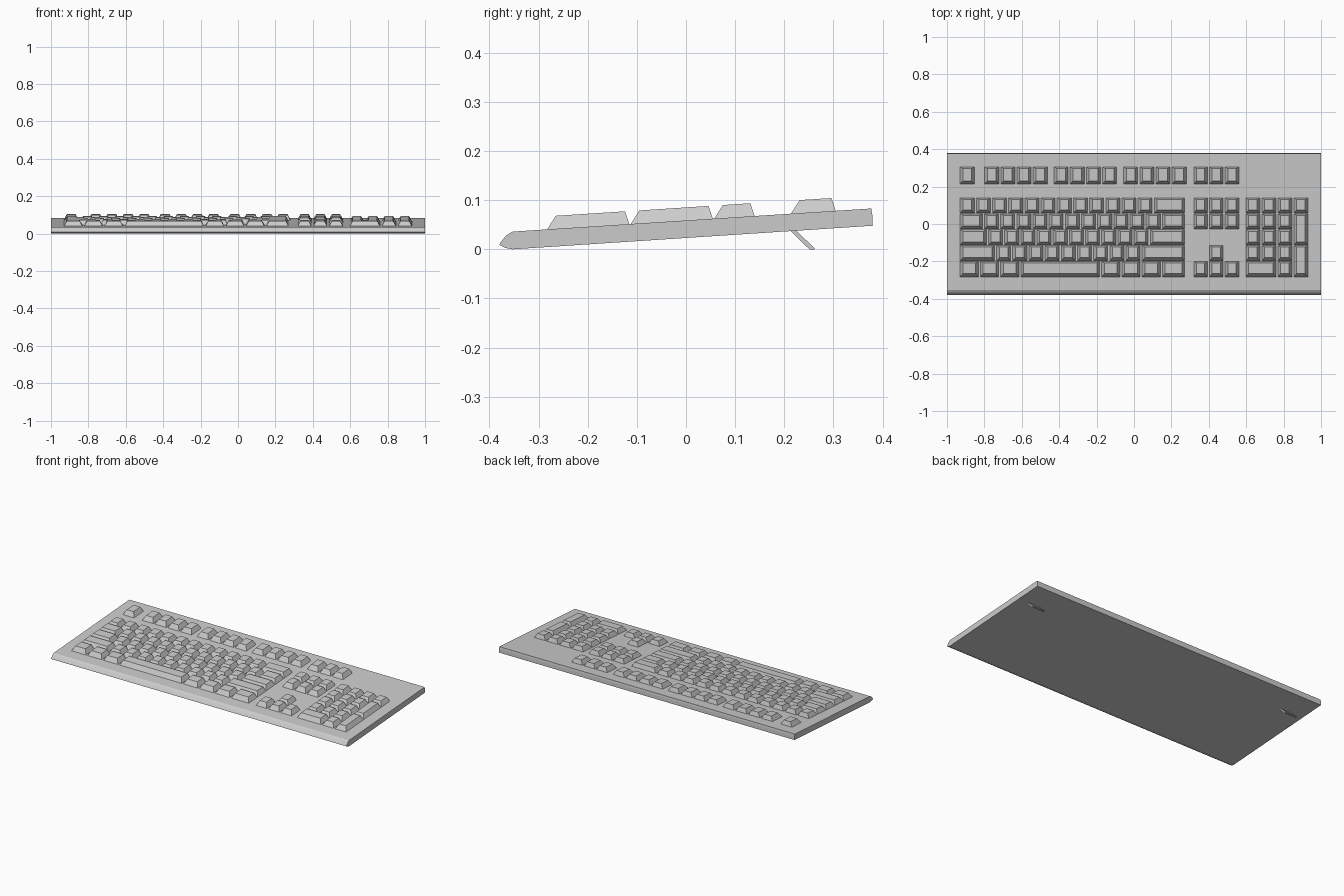
import bpy, bmesh

if "Cube" in bpy.data.objects:
    bpy.data.objects.remove(bpy.data.objects["Cube"])

P, GAP = 0.0865, 0.010       # key pitch and sideways gap
ROW, ROW_GAP = 0.085, 0.002  # row pitch and gap
X0, Y0 = -0.930, -0.283      # left edge of main block, front edge of bottom row


def deck(y):
    """Height of the sloping top plate."""
    return 0.036 + (y + 0.353) * 0.0644


def make_object(name, bm):
    bmesh.ops.recalc_face_normals(bm, faces=bm.faces)
    me = bpy.data.meshes.new(name)
    bm.to_mesh(me)
    bm.free()
    ob = bpy.data.objects.new(name, me)
    bpy.context.collection.objects.link(ob)
    return ob


def extrude_profile(name, profile, xa, xb):
    bm = bmesh.new()
    a = [bm.verts.new((xa, y, z)) for y, z in profile]
    b = [bm.verts.new((xb, y, z)) for y, z in profile]
    n = len(profile)
    bm.faces.new(a)
    bm.faces.new(b[::-1])
    for i in range(n):
        j = (i + 1) % n
        bm.faces.new((a[i], b[i], b[j], a[j]))
    return make_object(name, bm)


def add_key(bm, xa, xb, ya, yb):
    """Tapered keycap standing on the plate."""
    side, front, back = 0.015, 0.018, 0.009
    lo = [(xa, ya), (xb, ya), (xb, yb), (xa, yb)]
    hi = [(xa + side, ya + front), (xb - side, ya + front),
          (xb - side, yb - back), (xa + side, yb - back)]
    a = [bm.verts.new((x, y, deck(y) - 0.001)) for x, y in lo]
    b = [bm.verts.new((x, y, deck(y) + 0.0265)) for x, y in hi]
    bm.faces.new(a[::-1])
    bm.faces.new(b)
    for i in range(4):
        j = (i + 1) % 4
        bm.faces.new((a[i], a[j], b[j], b[i]))


def grid_key(bm, x0, col, row, w=1, h=1, pitch=P):
    """Key at column/row units; row 0 is nearest the front."""
    xa, ya = x0 + col * pitch, Y0 + row * ROW
    add_key(bm, xa, xa + w * pitch - GAP, ya, ya + h * ROW - ROW_GAP)


# Case with rounded front lip
extrude_profile("case", [
    (-0.380, 0.009), (-0.376, 0.016), (-0.366, 0.028), (-0.353, 0.036),
    (0.377, 0.083), (0.379, 0.070), (0.380, 0.048), (-0.353, 0.0),
    (-0.368, 0.003)], -1, 1)

# Main key block, widths in units from front to back
bm = bmesh.new()
rows = [
    [1.25] * 3 + [5] + [1.25] * 3 + [1.5],
    [2.25] + [1] * 9 + [2.75],
    [1.75] + [1] * 10 + [2.25],
    [1.5] + [1] * 11 + [1.5],
    [1] * 12 + [2],
]
for r, widths in enumerate(rows):
    col = 0
    for w in widths:
        grid_key(bm, X0, col, r, w)
        col += w
make_object("main_keys", bm)

# Function row: single key, three groups of four, one group of three
bm = bmesh.new()
for x0, n, pitch in [(-0.930, 1, P), (-0.799, 4, P), (-0.428, 4, P),
                     (-0.056, 4, P), (0.319, 3, 0.084)]:
    for i in range(n):
        xa = x0 + i * pitch
        add_key(bm, xa, xa + pitch - GAP, 0.213, 0.305)
make_object("function_keys", bm)

# Navigation and arrow keys
bm = bmesh.new()
for c, r in [(0, 4), (1, 4), (2, 4), (0, 3), (1, 3), (2, 3),
             (1, 1), (0, 0), (1, 0), (2, 0)]:
    grid_key(bm, 0.319, c, r, pitch=0.084)
make_object("navigation_keys", bm)

# Number pad with tall right-hand keys and a wide bottom key
bm = bmesh.new()
for r in range(1, 5):
    for c in range(3):
        grid_key(bm, 0.598, c, r, pitch=0.0855)
for c, r, w, h in [(3, 4, 1, 1), (3, 2, 1, 2), (3, 0, 1, 2),
                   (0, 0, 2, 1), (2, 0, 1, 1)]:
    grid_key(bm, 0.598, c, r, w, h, pitch=0.0855)
make_object("number_pad_keys", bm)

# Folding rear feet
for side, s in (("left", -1), ("right", 1)):
    extrude_profile(side + "_foot", [
        (0.211, 0.039), (0.222, 0.040), (0.263, 0.001), (0.261, 0.0),
        (0.251, 0.0)], s * 0.85, s * 0.93)
